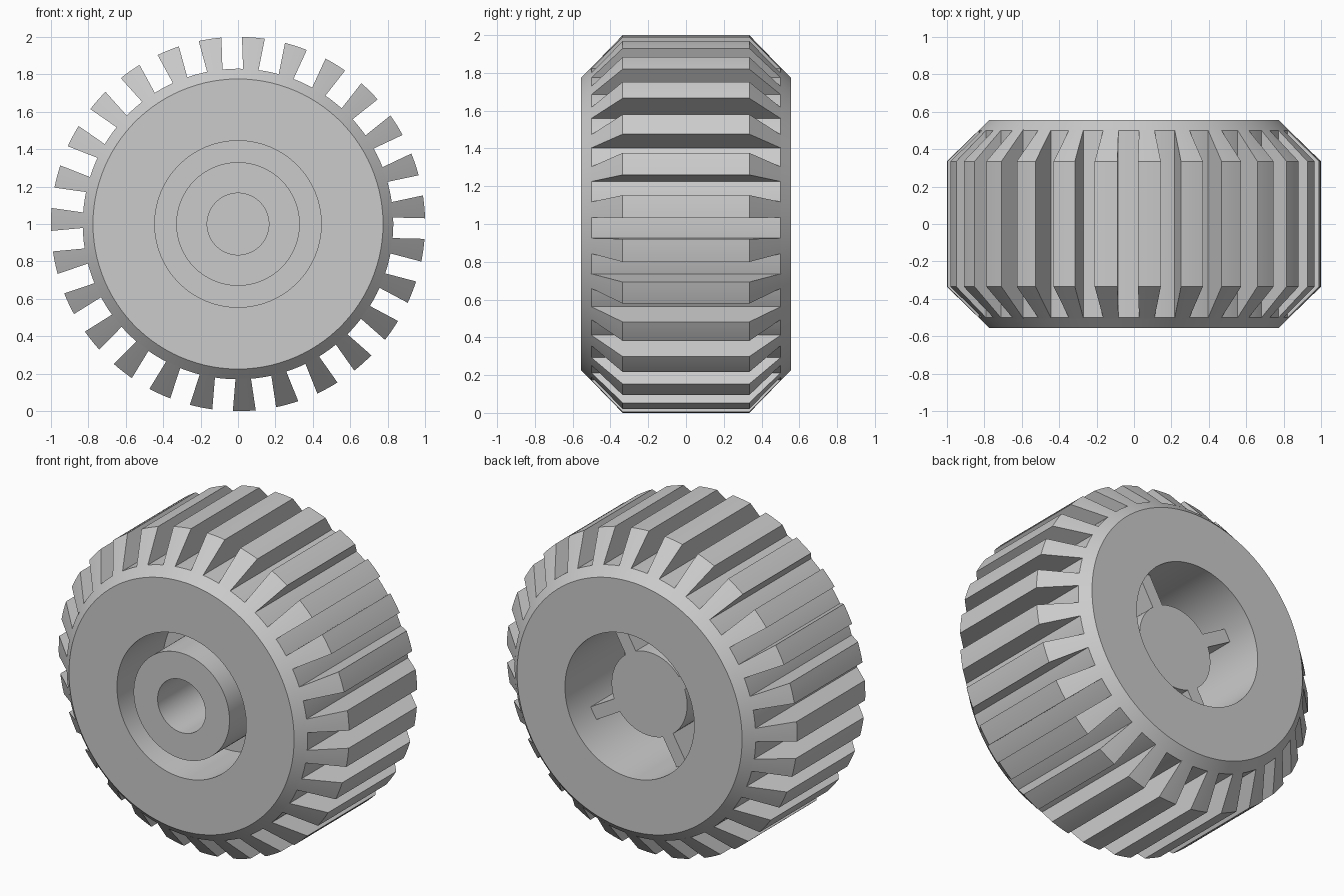
import bpy, bmesh
from math import sin, cos, asin, pi, radians

if "Cube" in bpy.data.objects:
    bpy.data.objects.remove(bpy.data.objects["Cube"], do_unlink=True)

CENTRE_Z = 1.0
SEGMENTS = 108
TEETH = 27

grey = bpy.data.materials.new("plain_grey")
grey.use_nodes = True
colour = (0.6, 0.6, 0.6, 1)
grey.diffuse_color = colour
grey.node_tree.nodes["Principled BSDF"].inputs["Base Color"].default_value = colour


def point(radius, angle, y):
    return (radius * cos(angle), y, CENTRE_Z + radius * sin(angle))


def finish(name, bm, smooth=True):
    bmesh.ops.recalc_face_normals(bm, faces=bm.faces)
    mesh = bpy.data.meshes.new(name)
    bm.to_mesh(mesh)
    bm.free()
    mesh.materials.append(grey)
    obj = bpy.data.objects.new(name, mesh)
    bpy.context.collection.objects.link(obj)
    if smooth:
        bpy.ops.object.select_all(action="DESELECT")
        obj.select_set(True)
        bpy.context.view_layer.objects.active = obj
        bpy.ops.object.shade_smooth_by_angle(angle=radians(25))
    return obj


def lathe(name, profile, closed):
    """Revolve (radius, y) points about the axle; open profiles get end caps."""
    bm = bmesh.new()
    rings = [[bm.verts.new(point(r, 2 * pi * i / SEGMENTS, y)) for i in range(SEGMENTS)]
             for r, y in profile]
    pairs = list(zip(rings, rings[1:]))
    if closed:
        pairs.append((rings[-1], rings[0]))
    else:
        bm.faces.new(rings[0])
        bm.faces.new(rings[-1])
    for a, b in pairs:
        for i in range(SEGMENTS):
            j = (i + 1) % SEGMENTS
            bm.faces.new((a[i], a[j], b[j], b[i]))
    return finish(name, bm)


# Tyre body with bevelled shoulders and an open centre
lathe("tyre_body", [(0.445, -0.555), (0.775, -0.555), (0.83, -0.5),
                    (0.83, 0.5), (0.775, 0.555), (0.445, 0.555)], True)

# Hub: blind axle bore, front collar, thin web and narrower rear boss
lathe("hub", [(0.165, 0.28), (0.165, -0.555), (0.33, -0.555), (0.33, -0.1),
              (0.45, -0.1), (0.45, -0.03), (0.26, -0.03), (0.26, 0.36)], False)

# Tread teeth, separated by parallel-sided grooves
bm = bmesh.new()
pitch = 2 * pi / TEETH
groove_half = 0.055
first_groove = radians(-1.4)
tooth_profile = [(0.826, -0.504), (1.0, -0.335), (1.0, 0.335), (0.826, 0.504)]
COLUMNS = 4
for t in range(TEETH):
    middle = first_groove + (t + 0.5) * pitch
    columns = []
    for c in range(COLUMNS + 1):
        side = 2 * c / COLUMNS - 1
        columns.append([bm.verts.new(point(
            r, middle + side * (pitch / 2 - asin(groove_half / r)), y))
            for r, y in tooth_profile])
    for a, b in zip(columns, columns[1:]):
        for k in range(4):
            n = (k + 1) % 4
            bm.faces.new((a[k], a[n], b[n], b[k]))
    bm.faces.new(columns[0])
    bm.faces.new(columns[-1])
finish("tread_teeth", bm)

# Four rear spokes joining boss and tyre body
for s in range(4):
    angle = radians(60 + 90 * s)
    bm = bmesh.new()
    corners = []
    for y in (-0.05, 0.36):
        for r, w in ((0.24, -0.04), (0.24, 0.04), (0.46, 0.04), (0.46, -0.04)):
            x = r * cos(angle) - w * sin(angle)
            z = r * sin(angle) + w * cos(angle)
            corners.append(bm.verts.new((x, y, CENTRE_Z + z)))
    low, high = corners[:4], corners[4:]
    bm.faces.new(low)
    bm.faces.new(high)
    for k in range(4):
        n = (k + 1) % 4
        bm.faces.new((low[k], low[n], high[n], high[k]))
    finish(f"rear_spoke_{s + 1}", bm, smooth=False)
